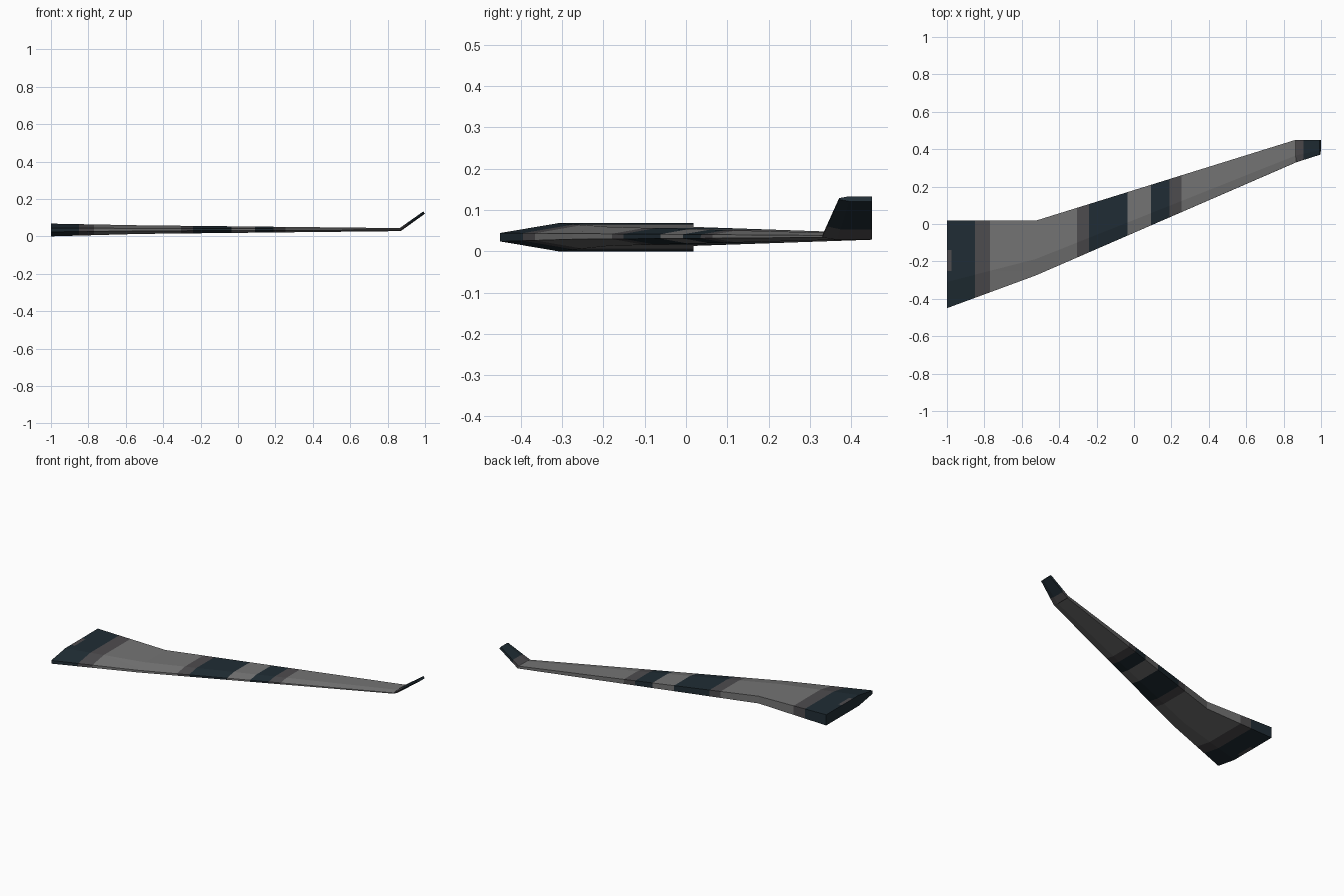
import bpy, bmesh
from mathutils import Vector

if "Cube" in bpy.data.objects:
    bpy.data.objects.remove(bpy.data.objects["Cube"])

# Flat colours
def material(name, rgb):
    m = bpy.data.materials.new(name)
    m.diffuse_color = (*rgb, 1)
    m.use_nodes = True
    m.node_tree.nodes["Principled BSDF"].inputs["Base Color"].default_value = m.diffuse_color
    return m

MATS = [material("mid grey", (0.175, 0.175, 0.175)),
        material("dark grey", (0.075, 0.072, 0.077)),
        material("navy", (0.0145, 0.026, 0.035))]

# Painted bands along the span: (outer x limit, colour index)
BANDS = [(-0.85, 2), (-0.77, 1), (-0.305, 0), (-0.24, 1), (-0.035, 2), (0.09, 0),
         (0.19, 2), (0.255, 1), (0.865, 0), (0.905, 1), (9, 2)]

def section(x, z, lead, trail, half, tilt):
    """Six-sided section: blunt nose, ridge at 30% chord, blunt trailing edge."""
    ridge = lead + 0.3 * (trail - lead)
    up = Vector((tilt[0], 0, tilt[1])).normalized()
    outline = [(lead, 0.3), (ridge, 1), (trail, 1), (trail, -1), (ridge, -1), (lead, -0.3)]
    return [Vector((x, y, z)) + up * half * h for y, h in outline]

def loft(name, stations, cap_start, cap_end):
    bm = bmesh.new()
    rings = [[bm.verts.new(p) for p in section(*s)] for s in stations]
    for a, b in zip(rings, rings[1:]):
        for i in range(6):
            j = (i + 1) % 6
            bm.faces.new((a[i], a[j], b[j], b[i]))
    if cap_start:
        bm.faces.new(rings[0][::-1])
    if cap_end:
        bm.faces.new(rings[-1])

    # Cut the skin where the paint changes
    def cut(co, no):
        bmesh.ops.bisect_plane(bm, geom=bm.verts[:] + bm.edges[:] + bm.faces[:],
                               dist=1e-5, plane_co=co, plane_no=no)
    for x, _ in BANDS[:-1]:
        cut((x, 0, 0), (1, 0, 0))
    if cap_start:
        cut((-0.975, 0, 0), (1, 0, 0))
        for y in (-0.25, -0.14):
            cut((0, y, 0), (0, 1, 0))
    for f in bm.faces:
        c = f.calc_center_median()
        f.material_index = next(k for x, k in BANDS if c.x < x)
        # worn patch at the root edge
        if -0.999 < c.x < -0.975 and -0.25 < c.y < -0.14:
            f.material_index = 1
    bmesh.ops.recalc_face_normals(bm, faces=bm.faces[:])
    me = bpy.data.meshes.new(name)
    bm.to_mesh(me)
    bm.free()
    for m in MATS:
        me.materials.append(m)
    ob = bpy.data.objects.new(name, me)
    bpy.context.collection.objects.link(ob)
    return ob

# Stations: x, z, leading y, trailing y, half thickness, upward direction (x, z)
root = (-1.0, 0.034, -0.45, 0.018, 0.034, (0, 1))
kink = (-0.525, 0.036, -0.275, 0.018, 0.023, (0, 1))
fold = (0.867, 0.036, 0.33, 0.45, 0.0085, (-0.33, 0.94))
tip = (0.995, 0.127, 0.371, 0.45, 0.0075, (-0.6, 0.8))

loft("swept_wing", [root, kink, fold], True, False)
loft("winglet", [fold, tip], False, True)
